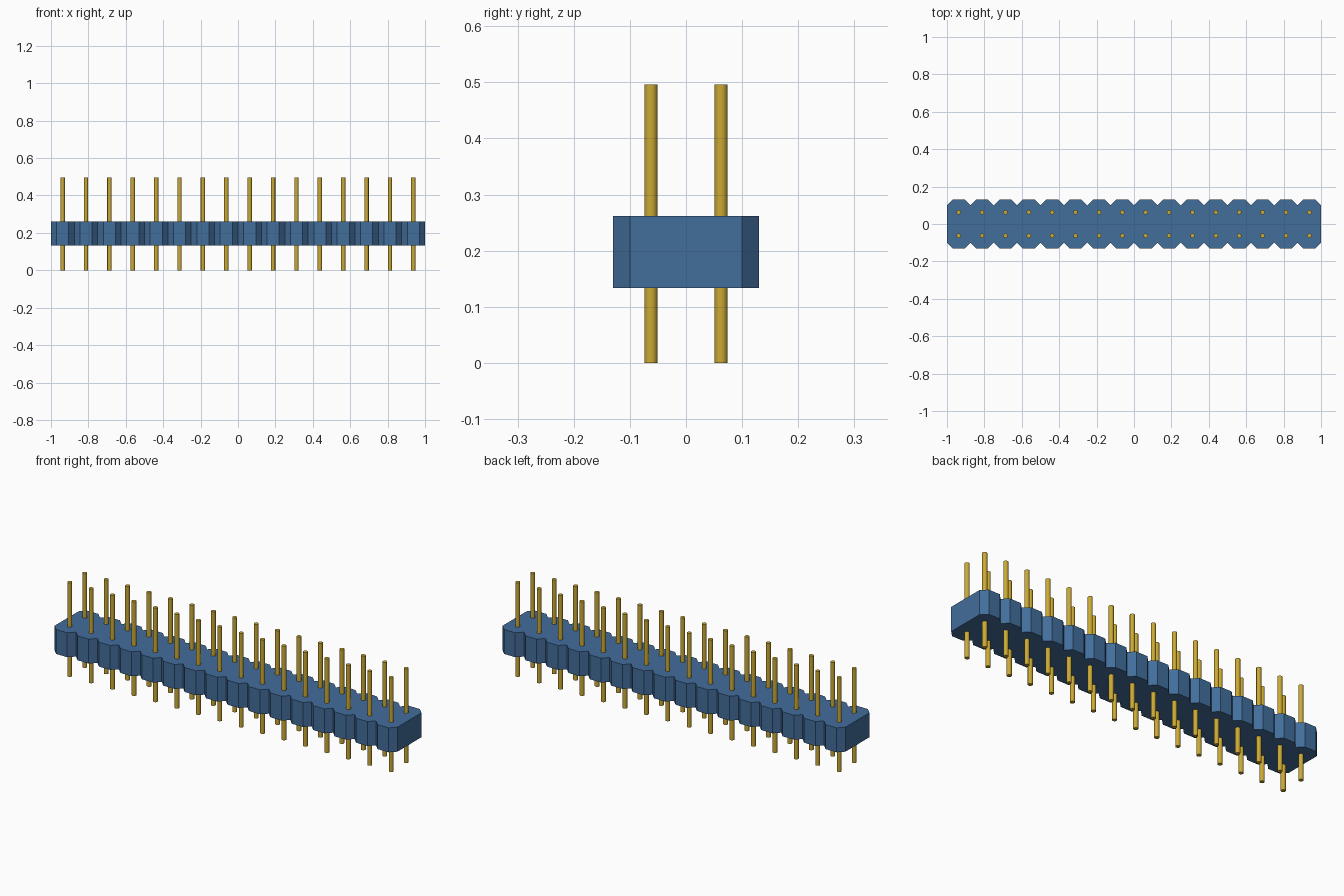
import bpy
import bmesh

cube = bpy.data.objects.get("Cube")
if cube:
    bpy.data.objects.remove(cube, do_unlink=True)

COUNT = 16
PITCH = 2 / COUNT
HALF_DEPTH = 0.13
CHAMFER = 0.03
BODY_BOTTOM, BODY_TOP = 0.133, 0.262
PIN_HEIGHT, PIN_RADIUS = 0.496, 0.0117


def make_material(name, color):
    mat = bpy.data.materials.new(name)
    mat.use_nodes = True
    mat.diffuse_color = color
    mat.node_tree.nodes["Principled BSDF"].inputs["Base Color"].default_value = color
    return mat


blue = make_material("blue plastic", (0.055, 0.155, 0.33, 1))
gold = make_material("gold metal", (0.6, 0.4, 0.035, 1))


# Housing: one notched outline, extruded upwards
def make_housing():
    front = []
    for i in range(COUNT):
        x = -1 + i * PITCH
        front += [(x, CHAMFER - HALF_DEPTH), (x + CHAMFER, -HALF_DEPTH),
                  (x + PITCH - CHAMFER, -HALF_DEPTH)]
    front.append((1, CHAMFER - HALF_DEPTH))
    outline = front + [(x, -y) for x, y in reversed(front)]

    bm = bmesh.new()
    base = bm.faces.new([bm.verts.new((x, y, BODY_BOTTOM)) for x, y in outline])
    result = bmesh.ops.extrude_face_region(bm, geom=[base], use_keep_orig=True)
    top = [g for g in result["geom"] if isinstance(g, bmesh.types.BMVert)]
    bmesh.ops.translate(bm, verts=top, vec=(0, 0, BODY_TOP - BODY_BOTTOM))
    bmesh.ops.recalc_face_normals(bm, faces=bm.faces)
    mesh = bpy.data.meshes.new("housing")
    bm.to_mesh(mesh)
    bm.free()
    mesh.materials.append(blue)
    obj = bpy.data.objects.new("housing", mesh)
    bpy.context.collection.objects.link(obj)


make_housing()

# Pins: one smooth cylinder shared by both rows
bpy.ops.mesh.primitive_cylinder_add(vertices=16, radius=PIN_RADIUS, depth=PIN_HEIGHT)
first_pin = bpy.context.object
first_pin.data.materials.append(gold)
bpy.ops.object.shade_smooth_by_angle()
pin_mesh = first_pin.data
bpy.data.objects.remove(first_pin, do_unlink=True)

for row, side in (("front", -1), ("back", 1)):
    for i in range(COUNT):
        pin = bpy.data.objects.new(f"{row}_pin_{i + 1}", pin_mesh)
        pin.location = (-1 + (i + 0.5) * PITCH, side * PITCH / 2, PIN_HEIGHT / 2)
        bpy.context.collection.objects.link(pin)
